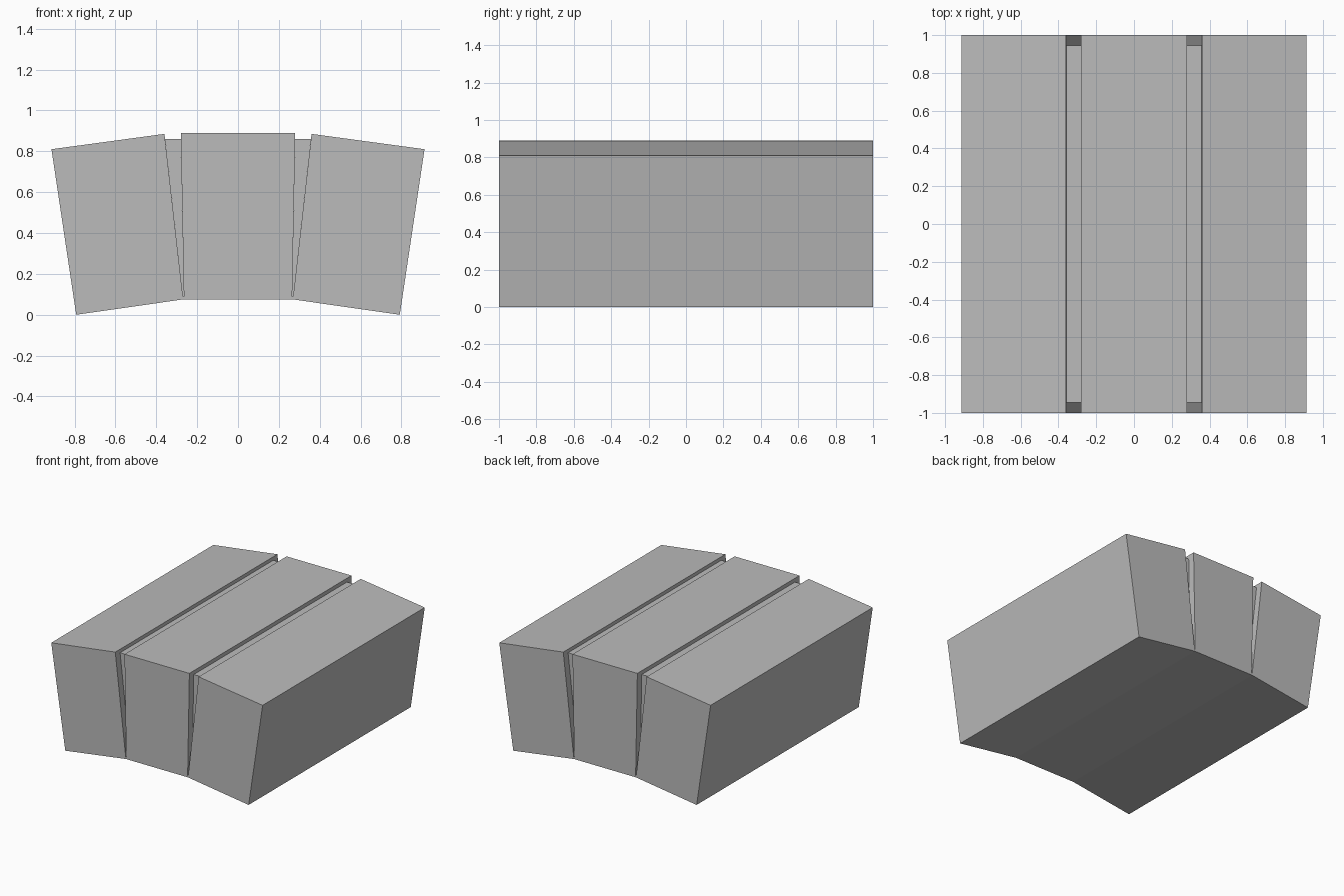
import bpy
import bmesh

cube = bpy.data.objects.get("Cube")
if cube:
    bpy.data.objects.remove(cube, do_unlink=True)

stone = bpy.data.materials.new("stone_grey")
stone.use_nodes = True
GREY = (0.5, 0.5, 0.5, 1)
stone.diffuse_color = GREY
stone.node_tree.nodes["Principled BSDF"].inputs["Base Color"].default_value = GREY


def extrude_profile(name, profile, half_depth):
    """Extrude an x-z outline along y, centred on y = 0."""
    bm = bmesh.new()
    face = bm.faces.new([bm.verts.new((x, -half_depth, z)) for x, z in profile])
    result = bmesh.ops.extrude_face_region(bm, geom=[face])
    verts = [g for g in result["geom"] if isinstance(g, bmesh.types.BMVert)]
    bmesh.ops.translate(bm, verts=verts, vec=(0, 2 * half_depth, 0))
    bmesh.ops.recalc_face_normals(bm, faces=bm.faces)
    mesh = bpy.data.meshes.new(name)
    bm.to_mesh(mesh)
    bm.free()
    mesh.materials.append(stone)
    obj = bpy.data.objects.new(name, mesh)
    bpy.context.collection.objects.link(obj)
    return obj


# Arch of three stones split by two tapering joints (left half, mirrored)
half = [(0.268, 0.075), (0.792, 0.003), (0.913, 0.81), (0.36, 0.885),
        (0.27, 0.09), (0.265, 0.09), (0.28, 0.89)]
half[1] = (half[1][0], 0)
outline = half + [(-x, z) for x, z in reversed(half)]
extrude_profile("arch_stones", outline, 1.0)

# Recessed mortar filling each joint
joint = [(0.265, 0.09), (0.27, 0.09), (0.357, 0.86), (0.2795, 0.86)]
for side, name in ((1, "left_mortar"), (-1, "right_mortar")):
    extrude_profile(name, [(side * x, z) for x, z in joint], 0.945)
